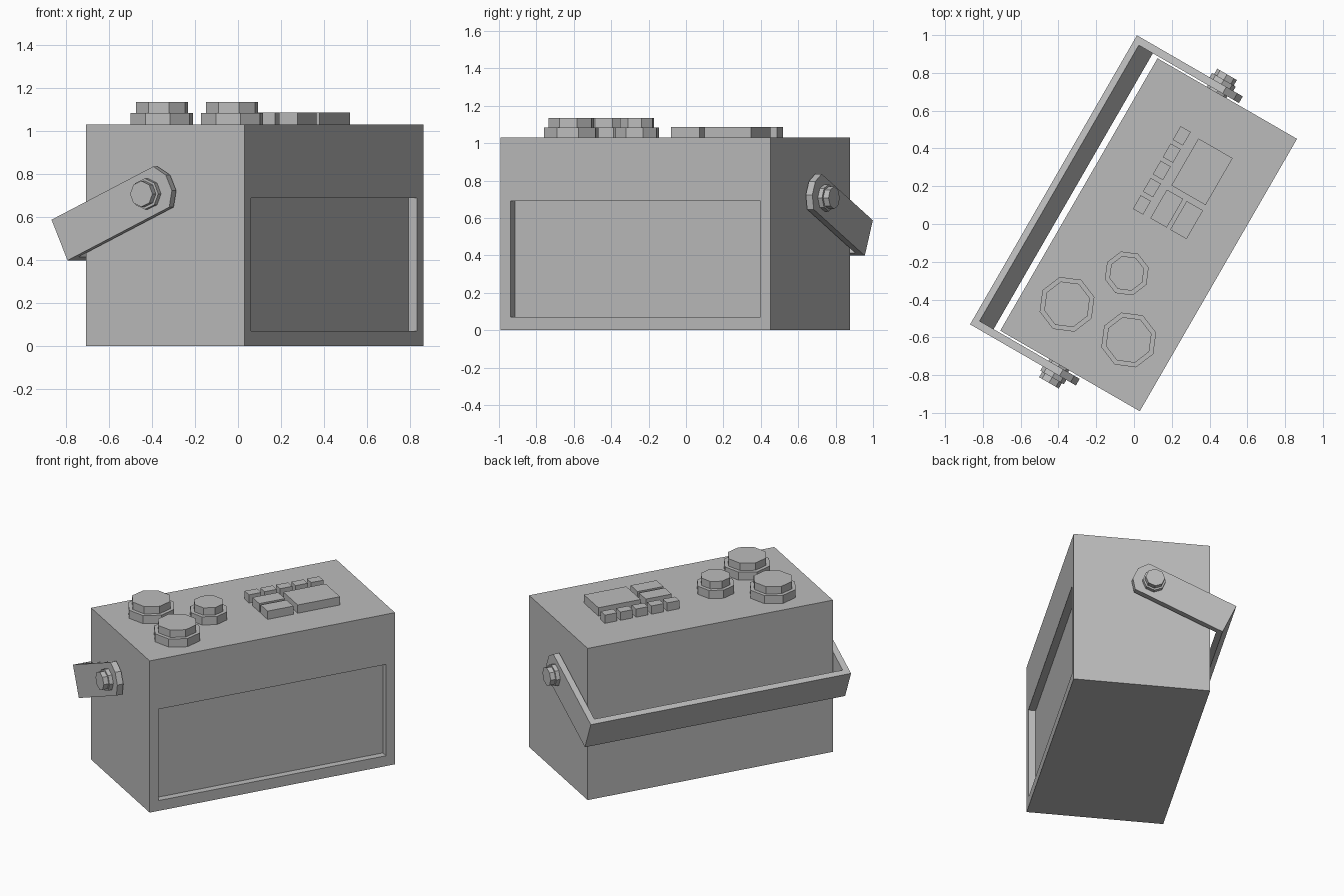
import bpy, bmesh
from math import cos, sin, pi, radians
from mathutils import Matrix, Vector

if "Cube" in bpy.data.objects:
    bpy.data.objects.remove(bpy.data.objects["Cube"], do_unlink=True)

grey = bpy.data.materials.new("plain grey")
grey.use_nodes = True
COLOUR = (0.5, 0.5, 0.5, 1)
grey.diffuse_color = COLOUR
grey.node_tree.nodes["Principled BSDF"].inputs["Base Color"].default_value = COLOUR

# The whole case stands turned: local x runs along its length
PLACE = Matrix.Translation((0.0775, -0.057, 0)) @ Matrix.Rotation(radians(60), 4, "Z")
LENGTH, WIDTH, HEIGHT = 1.665, 0.853, 1.03


def prism(name, outline, lo, hi, axis="z"):
    """Extrude a 2D outline from lo to hi along z (outline xy) or x (outline yz)."""
    bm = bmesh.new()
    place = (lambda p: (p[0], p[1], lo)) if axis == "z" else (lambda p: (lo, p[0], p[1]))
    face = bm.faces.new([bm.verts.new(place(p)) for p in outline])
    new = bmesh.ops.extrude_face_region(bm, geom=[face])["geom"]
    step = Vector((0, 0, hi - lo)) if axis == "z" else Vector((hi - lo, 0, 0))
    bmesh.ops.translate(bm, vec=step, verts=[g for g in new if isinstance(g, bmesh.types.BMVert)])
    bmesh.ops.recalc_face_normals(bm, faces=bm.faces)
    mesh = bpy.data.meshes.new(name)
    bm.to_mesh(mesh)
    bm.free()
    mesh.materials.append(grey)
    obj = bpy.data.objects.new(name, mesh)
    bpy.context.collection.objects.link(obj)
    obj.matrix_world = PLACE
    return obj


def rect(x, y, w, d):
    return [(x + i * w / 2, y + j * d / 2) for i, j in ((-1, -1), (1, -1), (1, 1), (-1, 1))]


def octagon(x, y, r):
    return [(x + r * cos(k * pi / 4), y + r * sin(k * pi / 4)) for k in range(8)]


def cut(obj, cutter):
    mod = obj.modifiers.new("cut", "BOOLEAN")
    mod.object, mod.operation, mod.solver = cutter, "DIFFERENCE", "EXACT"
    bpy.context.view_layer.objects.active = obj
    bpy.ops.object.modifier_apply(modifier=mod.name)
    bpy.data.objects.remove(cutter, do_unlink=True)


# Case with a shallow recessed panel on one long side
case = prism("case", rect(0, 0, LENGTH, WIDTH), 0, HEIGHT)
cut(case, prism("panel_cutter", rect(0, -WIDTH / 2, 1.543, 0.092), 0.07, 0.69))

# Swinging handle: tilted bar profile, hollowed into a U
PIVOT = Vector((0.065, 0.708))
along = Vector((cos(radians(-24.4)), sin(radians(-24.4))))
across = Vector((-along.y, along.x))


def tilted(points):
    return [PIVOT + along * s + across * t for s, t in points]


handle = prism("handle", tilted([(0.52, -0.104), (0.52, 0.104), (-0.08, 0.104), (-0.125, 0.04),
                                 (-0.125, -0.04), (-0.08, -0.104)]), -0.8835, 0.8835, "x")
cut(handle, prism("handle_cutter", tilted([(0.482, -0.3), (0.482, 0.3), (-0.3, 0.3), (-0.3, -0.3)]),
                  -0.843, 0.843, "x"))

# Pivot bolts at both ends
for side, s in (("left", 1), ("right", -1)):
    prism(side + "_washer", octagon(*PIVOT, 0.072), s * 0.875, s * 0.91, "x")
    prism(side + "_bolt", octagon(*PIVOT, 0.06), s * 0.82, s * 0.943, "x")

# Octagonal filler caps
for i, (x, y, r) in enumerate([(-0.535, 0.19, 0.15), (-0.535, -0.187, 0.15), (-0.235, -0.002, 0.12)]):
    prism(f"cap_base_{i + 1}", octagon(x, y, r), HEIGHT, 1.085)
    prism(f"cap_top_{i + 1}", octagon(x, y, r - 0.025), 1.085, 1.135)

# Raised control pads
TOP = 1.086
for i in range(5):
    prism(f"small_button_{i + 1}", rect(0.119 + i * 0.1055, 0.11, 0.083, 0.062), HEIGHT, TOP)
prism("display_block", rect(0.43, -0.078, 0.287, 0.209), HEIGHT, TOP)
for i, y in enumerate((-0.014, -0.135)):
    prism(f"wide_button_{i + 1}", rect(0.168, y, 0.175, 0.1), HEIGHT, TOP)
